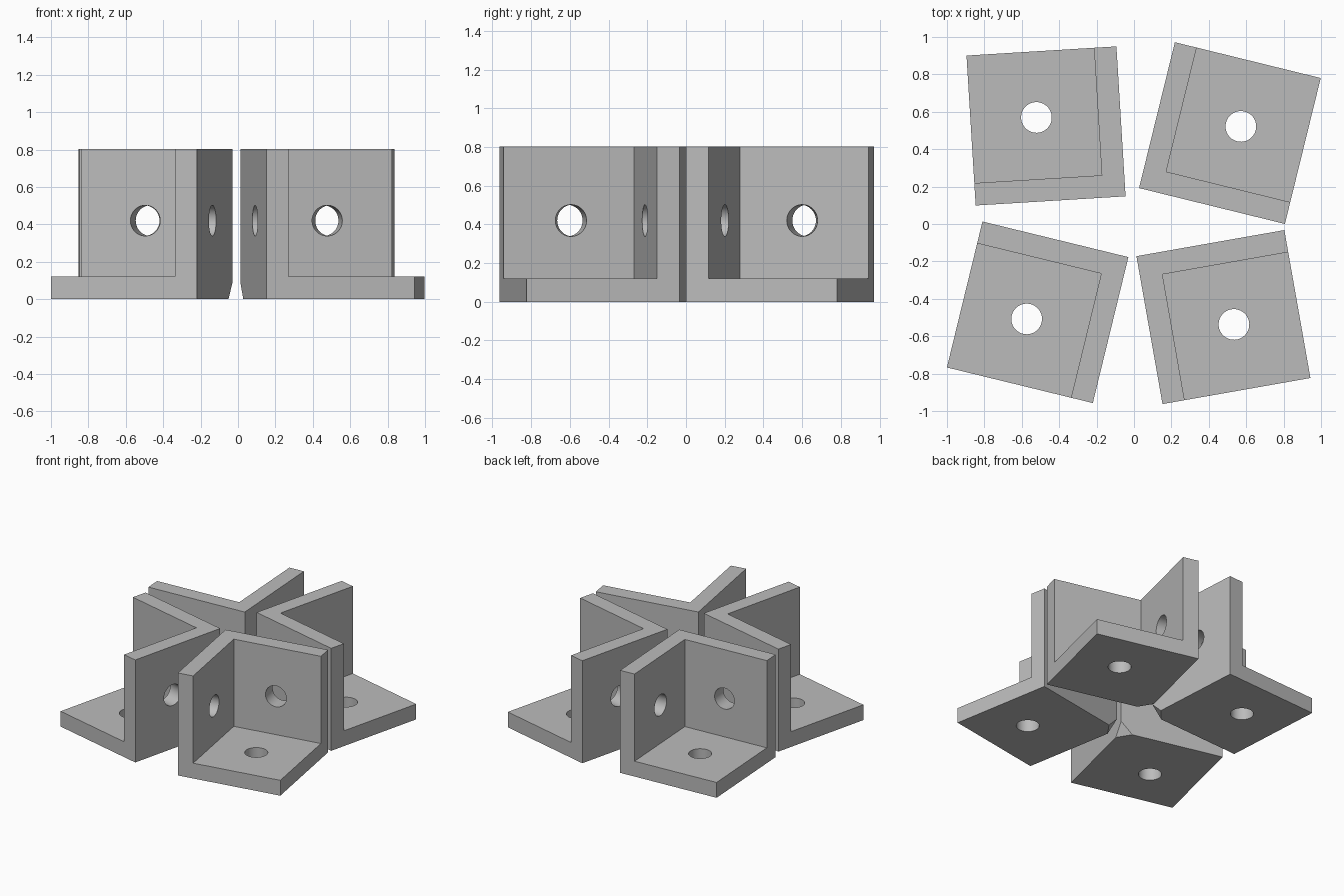
import bpy, bmesh
from math import radians
from mathutils import Matrix, Vector

SIZE, THICK, BEVEL = 0.803, 0.12, 0.088
HOLE_R, HOLE_ALONG, HOLE_UP = 0.082, 0.45, 0.42

old = bpy.data.objects.get("Cube")
if old:
    bpy.data.objects.remove(old, do_unlink=True)

steel = bpy.data.materials.new("plain grey")
steel.use_nodes = True
GREY = (0.5, 0.5, 0.5, 1)
steel.diffuse_color = GREY
steel.node_tree.nodes["Principled BSDF"].inputs["Base Color"].default_value = GREY


def add_object(name, bm):
    mesh = bpy.data.meshes.new(name)
    bm.normal_update()
    bm.to_mesh(mesh)
    bm.free()
    obj = bpy.data.objects.new(name, mesh)
    bpy.context.scene.collection.objects.link(obj)
    return obj


def box(low, high):
    """Cubic block between two equal-coordinate corners."""
    bm = bmesh.new()
    mid = (low + high) / 2
    bmesh.ops.create_cube(bm, size=high - low, matrix=Matrix.Translation((mid, mid, mid)))
    return bm


def drill(name, centre, turn):
    bm = bmesh.new()
    bmesh.ops.create_cone(bm, cap_ends=True, segments=48, radius1=HOLE_R, radius2=HOLE_R,
                          depth=THICK * 2, matrix=Matrix.Translation(centre) @ turn)
    return add_object(name, bm)


# Solid block with its outer bottom corner cut off
bm = box(0, SIZE)
bmesh.ops.bisect_plane(bm, geom=bm.verts[:] + bm.edges[:] + bm.faces[:],
                       plane_co=(BEVEL, 0, 0), plane_no=Vector((1, 1, 1)).normalized(),
                       clear_inner=True)
bmesh.ops.holes_fill(bm, edges=[e for e in bm.edges if e.is_boundary])
bmesh.ops.recalc_face_normals(bm, faces=bm.faces[:])
block = add_object("bracket_block", bm)
block.data.materials.append(steel)

# Hollow out the inside and drill one hole through each plate
half = THICK / 2
cutters = [
    add_object("cavity_cutter", box(THICK, SIZE + 0.2)),
    drill("base_drill", (HOLE_ALONG, HOLE_ALONG, half), Matrix.Identity(4)),
    drill("side_drill", (half, HOLE_ALONG, HOLE_UP), Matrix.Rotation(radians(90), 4, 'Y')),
    drill("rear_drill", (HOLE_ALONG, half, HOLE_UP), Matrix.Rotation(radians(90), 4, 'X')),
]
for cutter in cutters:
    cutter.hide_render = True
    mod = block.modifiers.new(cutter.name, 'BOOLEAN')
    mod.operation = 'DIFFERENCE'
    mod.solver = 'EXACT'
    mod.object = cutter

bpy.context.view_layer.update()
graph = bpy.context.evaluated_depsgraph_get()
bracket = bpy.data.meshes.new_from_object(block.evaluated_get(graph))
bracket.name = "corner_bracket"
bracket.materials.clear()
bracket.materials.append(steel)
bracket.shade_smooth()
bracket.set_sharp_from_angle(angle=radians(30))
for helper in cutters + [block]:
    bpy.data.objects.remove(helper, do_unlink=True)

# Four brackets, back to back, each slightly turned
PLACES = {
    "back_right_bracket": (-0.045, 0.148, 93.5),
    "back_left_bracket": (0.027, 0.192, -13.8),
    "front_right_bracket": (-0.03, -0.177, 166.3),
    "front_left_bracket": (0.013, -0.172, -80),
}
for name, (x, y, angle) in PLACES.items():
    obj = bpy.data.objects.new(name, bracket.copy())
    obj.location = (x, y, 0)
    obj.rotation_euler.z = radians(angle)
    bpy.context.scene.collection.objects.link(obj)
